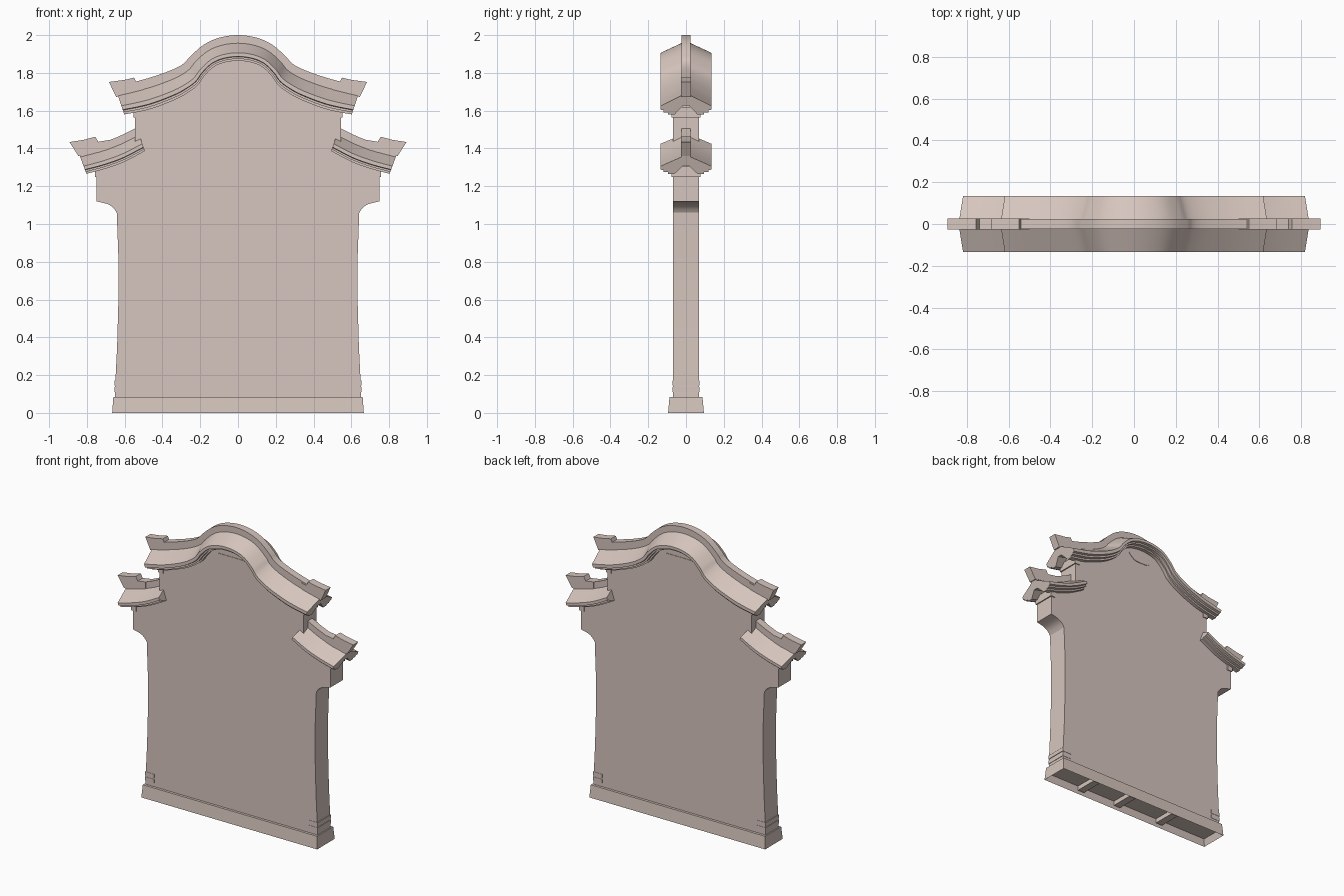
import bpy, bmesh, math
from mathutils import Vector

cube = bpy.data.objects.get("Cube")
if cube:
    bpy.data.objects.remove(cube, do_unlink=True)

stone = bpy.data.materials.new("pale_plaster")
stone.use_nodes = True
COLOUR = (0.67, 0.56, 0.51, 1)
stone.diffuse_color = COLOUR
stone.node_tree.nodes["Principled BSDF"].inputs["Base Color"].default_value = COLOUR


def finish(bm, name, smooth=True):
    bmesh.ops.recalc_face_normals(bm, faces=bm.faces)
    mesh = bpy.data.meshes.new(name)
    bm.to_mesh(mesh)
    bm.free()
    mesh.materials.append(stone)
    ob = bpy.data.objects.new(name, mesh)
    bpy.context.collection.objects.link(ob)
    if smooth:
        bpy.ops.object.select_all(action='DESELECT')
        bpy.context.view_layer.objects.active = ob
        ob.select_set(True)
        bpy.ops.object.shade_smooth_by_angle(angle=math.radians(30))
    return ob


def slab(name, outline, half):
    """Extrude an (x, z) outline evenly to both sides of y = 0."""
    bm = bmesh.new()
    face = bm.faces.new([bm.verts.new((x, -half, z)) for x, z in outline])
    new = bmesh.ops.extrude_face_region(bm, geom=[face])["geom"]
    bmesh.ops.translate(bm, vec=(0, 2 * half, 0),
                        verts=[v for v in new if isinstance(v, bmesh.types.BMVert)])
    return finish(bm, name)


def box(name, lo, hi):
    bm = bmesh.new()
    bmesh.ops.create_cube(bm, size=1)
    for v in bm.verts:
        v.co = [lo[i] if v.co[i] < 0 else hi[i] for i in range(3)]
    return finish(bm, name, False)


def flip(points):
    return [(-x, z) for x, z in points]


def spline(points, steps=5):
    """Smooth curve through the points."""
    p = [Vector(q) for q in points]
    p = [2 * p[0] - p[1]] + p + [2 * p[-1] - p[-2]]
    out = []
    for i in range(1, len(p) - 2):
        a, b, c, d = p[i - 1:i + 3]
        for s in range(steps):
            t = s / steps
            out.append(0.5 * (2 * b + (c - a) * t + (2 * a - 5 * b + 4 * c - d) * t ** 2
                              + (3 * b - a - 3 * c + d) * t ** 3))
    return out + [p[-2]]


# Roof cross-section: (depth, height share between eave and ridge)
HALF = [(0.025, 1), (0.025, 0.67), (0.134, 0.28), (0.134, 0.13), (0.118, 0.11),
        (0.118, 0.03), (0.095, 0.03), (0.095, -0.05), (0.06, -0.05), (0.015, 0.3)]
SECTION = HALF + [(-y, t) for y, t in reversed(HALF)]


def roof(name, eave, ridge):
    bm = bmesh.new()
    rings = [[bm.verts.new((*(e.lerp(r, t)),)[:1] + (y, e.lerp(r, t)[1])) for y, t in SECTION]
             for e, r in zip(eave, ridge)]
    n = len(SECTION)
    for a, b in zip(rings, rings[1:]):
        for i in range(n):
            j = (i + 1) % n
            bm.faces.new((a[i], a[j], b[j], b[i]))
    bm.faces.new(rings[0])
    bm.faces.new(rings[-1])
    return finish(bm, name)


# Upper roof: bell-shaped, mirrored about the centre
eave_r = [(0, 1.87), (0.07, 1.862), (0.13, 1.838), (0.18, 1.79), (0.212, 1.745),
          (0.255, 1.71), (0.32, 1.672), (0.42, 1.631), (0.5, 1.607), (0.605, 1.587)]
ridge_r = [(0, 2.0), (0.10, 1.986), (0.18, 1.95), (0.25, 1.89), (0.28, 1.856),
           (0.315, 1.832), (0.37, 1.808), (0.45, 1.78), (0.53, 1.757), (0.65, 1.725)]


def mirrored(points):
    return flip(points[:0:-1]) + points


upper_eave, upper_ridge = spline(mirrored(eave_r)), spline(mirrored(ridge_r))
roof("upper_roof", upper_eave, upper_ridge)

# Lower roofs and the upturned ridge ends
low_eave = [(0.495, 1.392), (0.6, 1.337), (0.7, 1.3), (0.805, 1.272)]
low_ridge = [(0.535, 1.51), (0.64, 1.46), (0.74, 1.425), (0.85, 1.395)]
upper_tip = [(0.50, 1.70), (0.635, 1.675), (0.645, 1.672), (0.683, 1.752), (0.6, 1.763),
             (0.55, 1.775), (0.537, 1.745), (0.50, 1.755)]
lower_tip = [(0.68, 1.39), (0.835, 1.362), (0.845, 1.36), (0.892, 1.434), (0.82, 1.445),
             (0.755, 1.462), (0.74, 1.435), (0.68, 1.445)]
for side, sign in (("left", 1), ("right", -1)):
    def s(points):
        return points if sign > 0 else flip(points)
    roof(side + "_lower_roof", spline(s(low_eave)), spline(s(low_ridge)))
    slab(side + "_upper_ridge_end", s(upper_tip), 0.027)
    slab(side + "_lower_ridge_end", s(lower_tip), 0.027)

# Wall with flared foot, corbelled shoulders and a top hidden in the roofs
edge = [(0.652, 0.06), (0.65, 0.15), (0.64, 0.35), (0.633, 0.6), (0.634, 0.85), (0.642, 1.06)]
corbel = spline([(0.642, 1.06), (0.66, 1.085), (0.69, 1.105), (0.748, 1.12)], 3)
wall = edge[:-1] + [tuple(p) for p in corbel]
wall += [(0.748, 1.318), (0.546, 1.405), (0.546, 1.64)]
crown = [tuple(e.lerp(r, 0.3)) for e, r in zip(upper_eave, upper_ridge)]
wall += [p for p in reversed(crown) if abs(p[0]) < 0.54]
wall += flip(reversed(wall[:wall.index((0.546, 1.64)) + 1]))
slab("wall", wall, 0.07)

# Necking bands under the roof ends
for side, sign in (("left", 1), ("right", -1)):
    for label, x, z in (("upper", 0.546, 1.565), ("lower", 0.748, 1.25)):
        xs = sorted((sign * (x - 0.03), sign * (x + 0.008)))
        box(f"{side}_{label}_necking", (xs[0], -0.076, z), (xs[1], 0.076, z + 0.055))

# Faint half rosette below the crown on both faces
rosette = [(-0.1, 1.815), (0.1, 1.815)]
for i in range(1, 16):
    a = math.pi * i / 16
    r = 1 - 0.07 * abs(math.sin(3 * a))
    rosette.append((0.1 * r * math.cos(a), 1.815 - 0.05 * r * math.sin(a)))
slab("half_rosette", rosette, 0.073)

# Worn brick courses at the foot of both ends
for side, sign in (("left", 1), ("right", -1)):
    for i in range(2):
        z = 0.11 + 0.035 * i
        xs = sorted((sign * 0.585, sign * 0.654))
        box(f"{side}_foot_course_{i + 1}", (xs[0], -0.072, z), (xs[1], 0.072, z + 0.026))

# Plinth with a bevelled top and a hollow underside
bm = bmesh.new()
bmesh.ops.create_cube(bm, size=1)
for v in bm.verts:
    top = v.co.z > 0
    v.co = (math.copysign(0.66 if top else 0.666, v.co.x),
            math.copysign(0.087 if top else 0.095, v.co.y), 0.085 if top else 0)
under = min(bm.faces, key=lambda f: f.calc_center_median().z)
bmesh.ops.inset_region(bm, faces=[under], thickness=0.022)
bmesh.ops.translate(bm, verts=under.verts[:], vec=(0, 0, 0.045))
finish(bm, "plinth", False)
for i, x in enumerate((-0.3, 0.05, 0.35)):
    box(f"plinth_rib_{i + 1}", (x, -0.08, 0.015), (x + 0.05, 0.08, 0.06))
